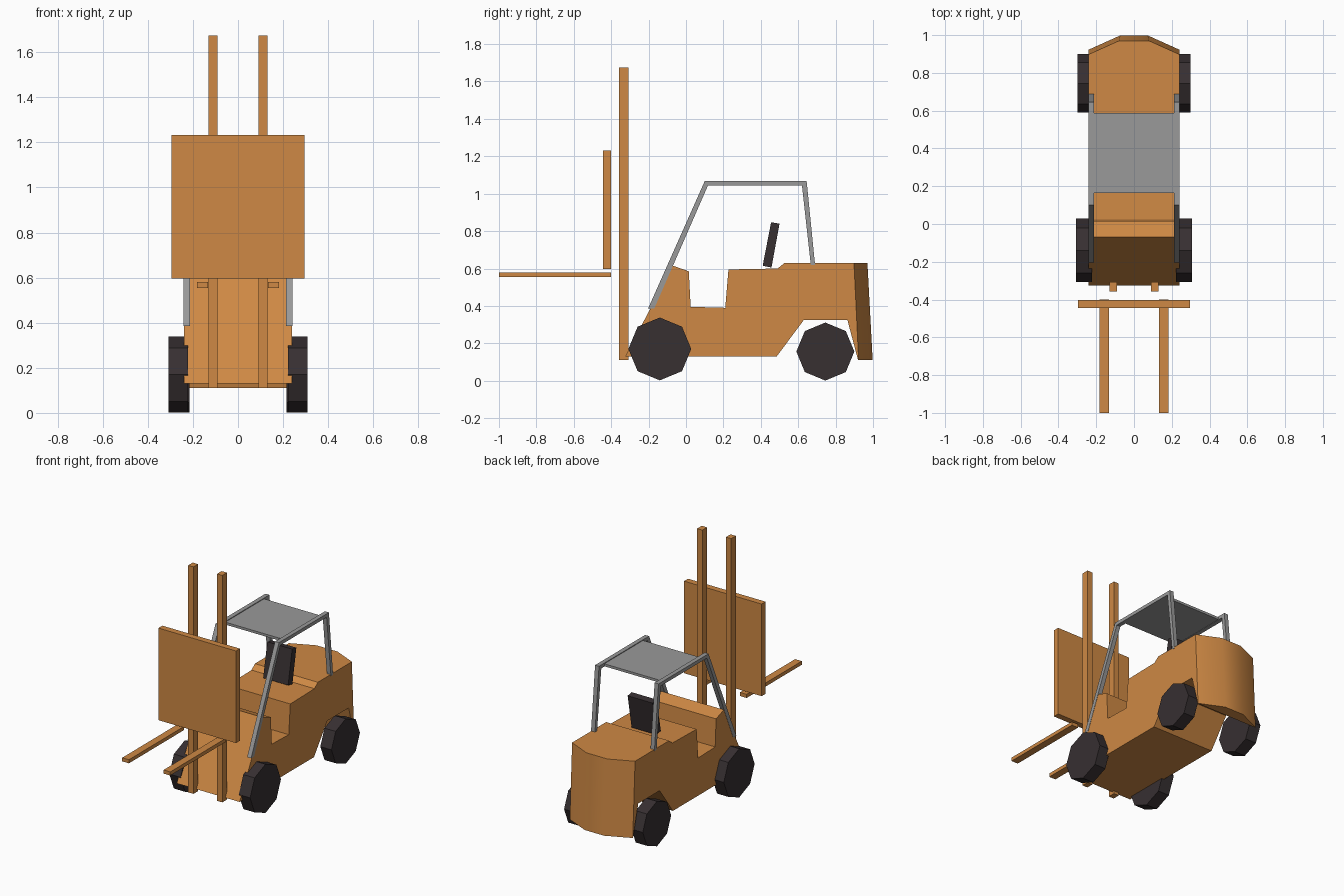
import bpy, bmesh, math
from mathutils import Matrix, Vector

if "Cube" in bpy.data.objects:
    bpy.data.objects.remove(bpy.data.objects["Cube"], do_unlink=True)


def make_material(name, rgb):
    m = bpy.data.materials.new(name)
    m.use_nodes = True
    m.diffuse_color = (*rgb, 1)
    m.node_tree.nodes["Principled BSDF"].inputs["Base Color"].default_value = (*rgb, 1)
    return m


orange = make_material("orange_paint", (0.62, 0.25, 0.058))
grey = make_material("grey_steel", (0.32, 0.32, 0.32))
dark = make_material("dark_rubber", (0.038, 0.029, 0.031))


def finish(name, bm, mat):
    bmesh.ops.recalc_face_normals(bm, faces=bm.faces)
    me = bpy.data.meshes.new(name)
    bm.to_mesh(me)
    bm.free()
    me.materials.append(mat)
    ob = bpy.data.objects.new(name, me)
    bpy.context.collection.objects.link(ob)
    return ob


def extrude_profile(points, x0, x1):
    """Extrude a side profile of (y, z) points from x0 to x1."""
    bm = bmesh.new()
    face = bm.faces.new([bm.verts.new((x0, y, z)) for y, z in points])
    ext = bmesh.ops.extrude_face_region(bm, geom=[face])["geom"]
    verts = [v for v in ext if isinstance(v, bmesh.types.BMVert)]
    bmesh.ops.translate(bm, verts=verts, vec=(x1 - x0, 0, 0))
    return bm


def box(name, x, y, z, mat):
    profile = [(y[0], z[0]), (y[1], z[0]), (y[1], z[1]), (y[0], z[1])]
    return finish(name, extrude_profile(profile, *x), mat)


def wheel(name, side, y, radius, z, inner, outer):
    bm = bmesh.new()
    place = Matrix.Translation((side * (inner + outer) / 2, y, z)) @ Matrix.Rotation(math.pi / 2, 4, 'Y')
    bmesh.ops.create_cone(bm, cap_ends=True, segments=8, radius1=radius,
                          radius2=radius, depth=outer - inner, matrix=place)
    return finish(name, bm, dark)


# Body: side profile with cockpit notch and rear wheel arch
body_profile = [(-0.325, 0.13), (-0.07, 0.615), (0.015, 0.585), (0.025, 0.395),
                (0.21, 0.39), (0.227, 0.595), (0.49, 0.60), (0.527, 0.63),
                (0.97, 0.63), (0.998, 0.11), (0.92, 0.11), (0.863, 0.325),
                (0.63, 0.325), (0.485, 0.13)]
bm = extrude_profile(body_profile, -0.24, 0.24)

# Angled rear corners
for s in (-1, 1):
    a, b, c = Vector((s * .24, .898, .63)), Vector((s * .24, .923, .11)), Vector((s * .08, .97, .63))
    normal = (b - a).cross(c - a).normalized()
    if normal.y < 0:
        normal.negate()
    cut = bmesh.ops.bisect_plane(bm, geom=bm.verts[:] + bm.edges[:] + bm.faces[:],
                                 plane_co=a, plane_no=normal, clear_outer=True)
    edges = [e for e in cut["geom_cut"] if isinstance(e, bmesh.types.BMEdge)]
    bmesh.ops.holes_fill(bm, edges=edges, sides=0)
body = finish("body", bm, orange)
bpy.ops.object.select_all(action='DESELECT')
body.select_set(True)
bpy.context.view_layer.objects.active = body
bpy.ops.object.shade_smooth_by_angle(angle=math.radians(30))

# Overhead guard side frame: front pillar, top rail and rear pillar in one
guard_profile = [(-0.203, 0.385), (0.10, 1.067), (0.645, 1.067), (0.69, 0.62),
                 (0.667, 0.62), (0.62, 1.043), (0.117, 1.043), (-0.17, 0.385)]

for s, side in ((1, "left"), (-1, "right")):
    finish("guard_frame_" + side, extrude_profile(guard_profile, s * 0.212, s * 0.242), grey)
    wheel("front_wheel_" + side, s, -0.14, 0.168, 0.17, 0.222, 0.308)
    wheel("rear_wheel_" + side, s, 0.745, 0.155, 0.156, 0.215, 0.30)
    box("mast_rail_" + side, sorted((s * 0.09, s * 0.13)), (-0.357, -0.307), (0.11, 1.675), orange)
    box("fork_" + side, sorted((s * 0.132, s * 0.183)), (-1.0, -0.40), (0.555, 0.58), orange)

# Roof, load backrest and seat back
box("roof_panel", (-0.213, 0.213), (0.165, 0.587), (1.045, 1.062), grey)
box("load_backrest", (-0.296, 0.296), (-0.445, -0.402), (0.597, 1.232), orange)
seat_profile = [(0.41, 0.615), (0.455, 0.847), (0.50, 0.84), (0.457, 0.605)]
finish("seat_back", extrude_profile(seat_profile, -0.095, 0.095), dark)
